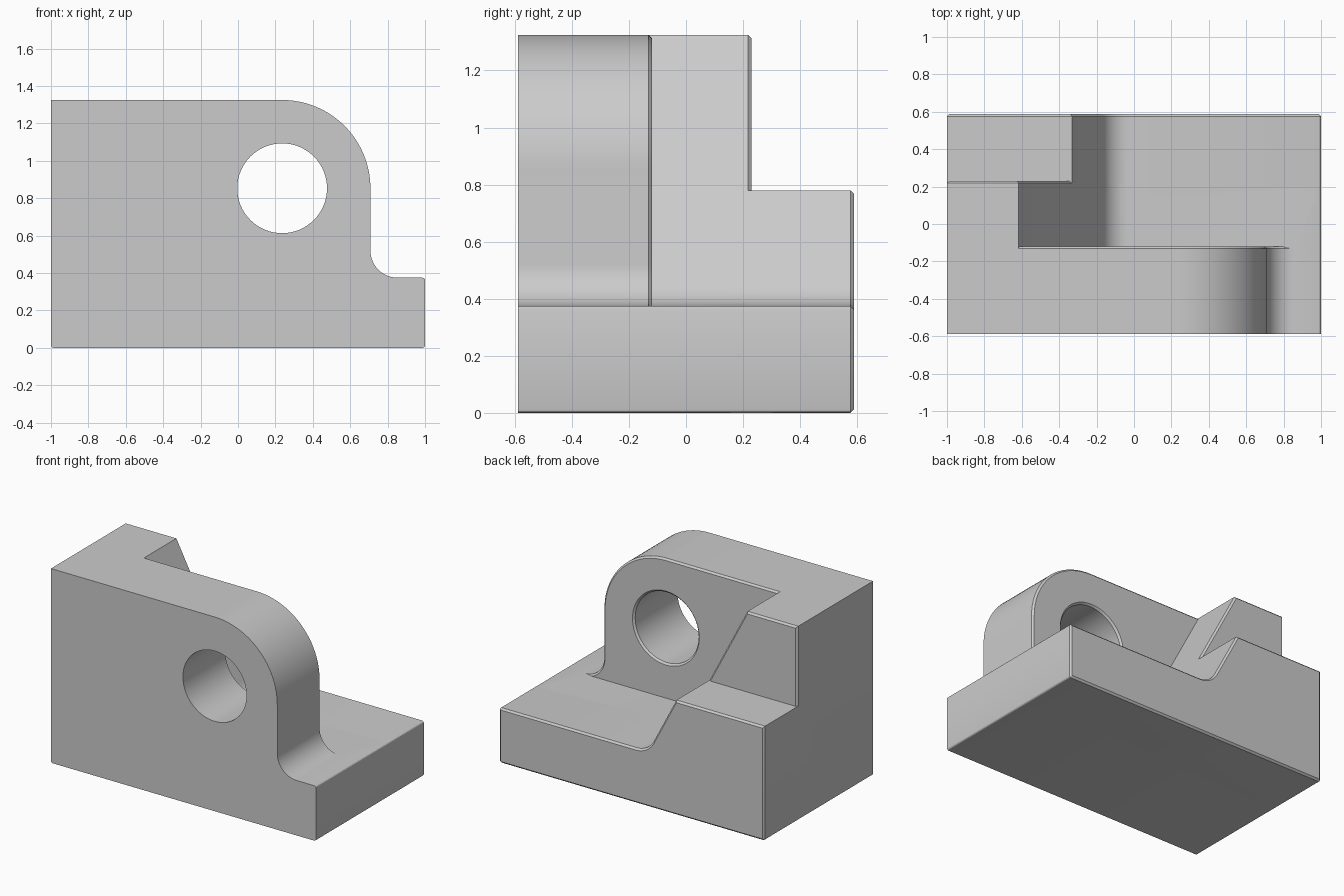
import bpy
import bmesh
import math
from mathutils import Vector

if "Cube" in bpy.data.objects:
    bpy.data.objects.remove(bpy.data.objects["Cube"], do_unlink=True)

# Main sizes
HALF_X, HALF_Y = 1.0, 0.588
BASE_Z, STEP_Z, TOP_Z = 0.375, 0.78, 1.325
PLATE_BACK, MID_BACK = -0.12, 0.23
CHAMFER, EDGE_R, FILLET_R = 0.012, 0.014, 0.145
ARM_X, ARM_R, HOLE_R = 0.708, 0.472, 0.24
FOOT_X, SLOPE = -0.12, 0.524      # where the slanted face meets the base

grey = bpy.data.materials.new("light grey")
grey.use_nodes = True
colour = (0.6, 0.6, 0.6, 1.0)
grey.diffuse_color = colour
grey.node_tree.nodes["Principled BSDF"].inputs["Base Color"].default_value = colour


def rounded(corners):
    """Turn (x, z, radius) corners into an outline with tangent arcs."""
    out = []
    for i, (x, z, r) in enumerate(corners):
        p = Vector((x, z))
        if r == 0:
            out.append(p)
            continue
        a = (Vector(corners[i - 1][:2]) - p).normalized()
        b = (Vector(corners[(i + 1) % len(corners)][:2]) - p).normalized()
        half = a.angle(b) / 2
        centre = p + (a + b).normalized() * (r / math.sin(half))
        start = p + a * (r / math.tan(half)) - centre
        end = p + b * (r / math.tan(half)) - centre
        sweep = math.pi - 2 * half
        steps = 24 if r > 0.3 else 12 if r > 0.1 else 3
        for k in range(steps + 1):
            t = k / steps
            out.append(centre + (start * math.sin((1 - t) * sweep)
                                 + end * math.sin(t * sweep)) / math.sin(sweep))
    return out


def make_object(name, bm):
    bmesh.ops.recalc_face_normals(bm, faces=bm.faces)
    mesh = bpy.data.meshes.new(name)
    bm.to_mesh(mesh)
    bm.free()
    mesh.materials.append(grey)
    obj = bpy.data.objects.new(name, mesh)
    bpy.context.collection.objects.link(obj)
    return obj


def prism(name, corners, front, back):
    """Extrude an outline along y and chamfer the rim of its back face."""
    bm = bmesh.new()
    face = bm.faces.new([bm.verts.new((p.x, front, p.y)) for p in rounded(corners)])
    new = bmesh.ops.extrude_face_region(bm, geom=[face])["geom"]
    verts = [v for v in new if isinstance(v, bmesh.types.BMVert)]
    bmesh.ops.translate(bm, verts=verts, vec=(0, back - front, 0))
    if not any(f.calc_center_median().y < front + 0.0001 for f in bm.faces):
        bm.faces.new([v for v in bm.verts if v not in verts])
    rim = [e for e in bm.edges if all(v in verts for v in e.verts)]
    bmesh.ops.bevel(bm, geom=rim, offset=CHAMFER, segments=1,
                    affect='EDGES', clamp_overlap=False)
    return make_object(name, bm)


def hole_cutter():
    """Round cutter that flares where it leaves the plate's back."""
    bm = bmesh.new()
    stations = [(-HALF_Y - 0.1, HOLE_R), (PLATE_BACK - CHAMFER, HOLE_R),
                (PLATE_BACK + CHAMFER, HOLE_R + 2 * CHAMFER)]
    rings = []
    n = 64
    for y, r in stations:
        rings.append([bm.verts.new((ARM_X - ARM_R + r * math.cos(math.tau * k / n), y,
                                    TOP_Z - ARM_R + r * math.sin(math.tau * k / n)))
                      for k in range(n)])
    for r0, r1 in zip(rings, rings[1:]):
        for k in range(n):
            j = (k + 1) % n
            bm.faces.new((r0[k], r0[j], r1[j], r1[k]))
    bm.faces.new(rings[0])
    bm.faces.new(rings[-1])
    return make_object("hole_cutter", bm)


def combine(target, other, operation):
    mod = target.modifiers.new(operation.lower(), 'BOOLEAN')
    mod.operation = operation
    mod.solver = 'EXACT'
    mod.object = other
    bpy.context.view_layer.objects.active = target
    bpy.ops.object.modifier_apply(modifier=mod.name)
    bpy.data.objects.remove(other, do_unlink=True)


# Outline of the base, shared by all three layers
base = [(-HALF_X, 0, EDGE_R), (HALF_X, 0, EDGE_R), (HALF_X, BASE_Z, EDGE_R)]


def sloped(top):
    return base + [(FOOT_X, BASE_Z, FILLET_R),
                   (FOOT_X - (top - BASE_Z) * SLOPE, top, 0), (-HALF_X, top, 0)]


# Front plate with rounded arm and bored hole
bracket = prism("bracket_body", base + [(ARM_X, BASE_Z, FILLET_R),
                (ARM_X, TOP_Z, ARM_R), (-HALF_X, TOP_Z, 0)], -HALF_Y, PLATE_BACK)
combine(bracket, hole_cutter(), 'DIFFERENCE')

# Tall sloped block and low step, each rooted inside the layer before it
combine(bracket, prism("tall_block", sloped(TOP_Z), PLATE_BACK - 0.1, MID_BACK), 'UNION')
combine(bracket, prism("low_step", sloped(STEP_Z), MID_BACK - 0.1, HALF_Y), 'UNION')

bpy.ops.object.select_all(action='DESELECT')
bracket.select_set(True)
bpy.context.view_layer.objects.active = bracket
bpy.ops.object.shade_smooth_by_angle(angle=math.radians(25))
